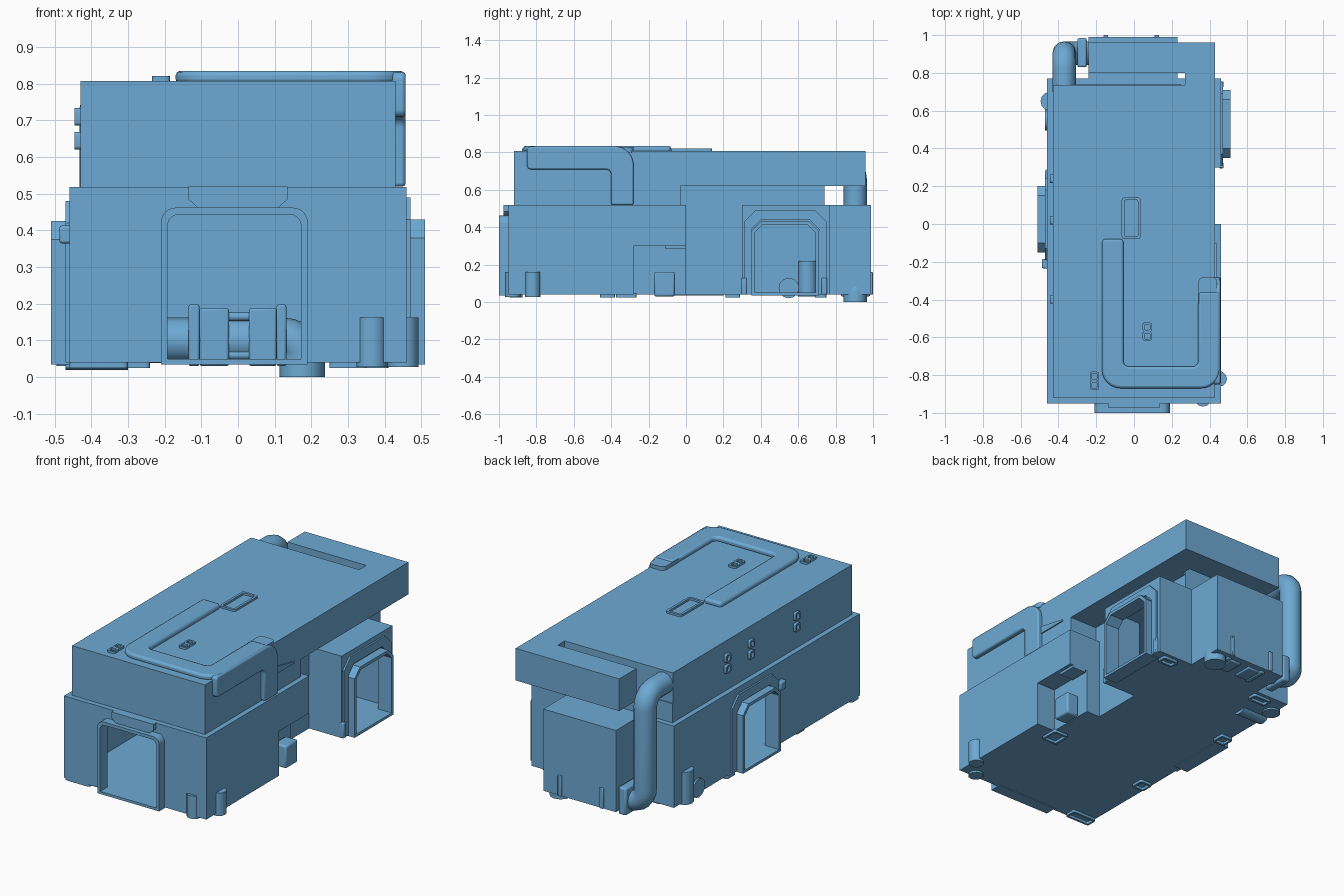
import bpy, bmesh, math
from mathutils import Vector

if "Cube" in bpy.data.objects:
    bpy.data.objects.remove(bpy.data.objects["Cube"])

mat = bpy.data.materials.new("steel blue")
mat.diffuse_color = (0.155, 0.40, 0.66, 1)
mat.use_nodes = True
mat.node_tree.nodes["Principled BSDF"].inputs["Base Color"].default_value = mat.diffuse_color

def finish(name, bm, bevel=0):
    bmesh.ops.recalc_face_normals(bm, faces=bm.faces)
    me = bpy.data.meshes.new(name)
    bm.to_mesh(me)
    bm.free()
    me.materials.append(mat)
    ob = bpy.data.objects.new(name, me)
    bpy.context.collection.objects.link(ob)
    if bevel:
        m = ob.modifiers.new("bevel", 'BEVEL')
        m.width, m.segments, m.limit_method = bevel, 2, 'ANGLE'
    return ob

def rounded(pts, radii, seg=6):
    """Polygon with rounded corners; seg=1 gives chamfers."""
    out = []
    for i, p in enumerate(pts):
        r = radii[i]
        p = Vector(p)
        if not r:
            out.append(tuple(p))
            continue
        a = p + (Vector(pts[i - 1]) - p).normalized() * r
        b = p + (Vector(pts[(i + 1) % len(pts)]) - p).normalized() * r
        for k in range(seg + 1):
            t = k / seg * math.pi / 2
            out.append(tuple(p + (a - p) * (1 - math.sin(t)) + (b - p) * (1 - math.cos(t))))
    return out

def prism(name, pts, axis, lo, hi, bevel=0):
    """Extrude a polygon along an axis."""
    def put(p, d):
        return {'z': (p[0], p[1], d), 'x': (d, p[0], p[1]), 'y': (p[0], d, p[1])}[axis]
    bm = bmesh.new()
    a = [bm.verts.new(put(p, lo)) for p in pts]
    b = [bm.verts.new(put(p, hi)) for p in pts]
    bm.faces.new(a)
    bm.faces.new(b)
    for i in range(len(pts)):
        j = (i + 1) % len(pts)
        bm.faces.new((a[i], a[j], b[j], b[i]))
    return finish(name, bm, bevel)

def rect(a0, a1, b0, b1):
    return [(a0, b0), (a1, b0), (a1, b1), (a0, b1)]

def box(name, x, y, z, bevel=0):
    return prism(name, rect(*x, *y), 'z', *z, bevel)

def cut(ob, cutter):
    m = ob.modifiers.new("cut", 'BOOLEAN')
    m.operation, m.solver, m.object = 'DIFFERENCE', 'EXACT', cutter
    cutter.hide_render = True
    cutter.hide_set(True)
    cutter.display_type = 'WIRE'

def arch(a0, a1, z0, z1, r, seg):
    return rounded(rect(a0, a1, z0, z1), (0, 0, r, r), seg)

def ring(name, a, b, axis, lo, hi, w):
    """Raised rectangular outline."""
    n = 4
    o = rounded(rect(*a, *b), (w,) * 4, n)
    i = rounded(rect(a[0] + w, a[1] - w, b[0] + w, b[1] - w), (w * 0.5,) * 4, n)
    ob = prism(name, o, axis, lo, hi)
    cut(ob, prism(name + "_cutter", i, axis, lo - 0.01, hi + 0.01))

def tube(name, path, r, seg=20):
    cu = bpy.data.curves.new(name, 'CURVE')
    cu.dimensions, cu.bevel_depth, cu.bevel_resolution = '3D', r, 4
    cu.use_fill_caps = True
    sp = cu.splines.new('POLY')
    sp.points.add(len(path) - 1)
    for p, q in zip(sp.points, path):
        p.co = (*q, 1)
    cu.materials.append(mat)
    ob = bpy.data.objects.new(name, cu)
    bpy.context.collection.objects.link(ob)

def bend(path, r):
    return rounded(path, [0] + [r] * (len(path) - 2) + [0])

# Hollow lower body with side recess and rear box
plan = [(-.46, -.95), (.46, -.95), (.46, 0), (.25, 0), (.25, .3), (.46, .3), (.46, .77),
        (.23, .77), (.23, .99), (-.24, .99), (-.24, .77), (-.46, .77)]
body = prism("lower_body", plan, 'z', .04, .518)
inner = [(-.44, -.93), (.44, -.93), (.44, -.3), (.23, -.3), (.23, .32), (.44, .32), (.44, .75),
         (.21, .75), (.21, .97), (-.22, .97), (-.22, .75), (-.44, .75)]
cut(body, prism("body_cavity_cutter", inner, 'z', .05, .5))
cut(body, box("side_notch_cutter", (.34, .6), (-.28, .1), (-.1, .3)))

# Arched collars around the three openings
openings = (("front", 'y', -.21, .19, .462, .04, 6, -1.0, -.93),
            ("right", 'x', .35, .71, .43, .05, 1, .42, .51),
            ("left", 'x', -.15, .20, .425, .05, 1, -.51, -.42))
for n, ax, a0, a1, top, r, seg, lo, hi in openings:
    collar = prism(n + "_collar", arch(a0, a1, .035, top, r, seg), ax, lo, hi)
    hole = prism(n + "_opening_cutter", arch(a0 + .018, a1 - .018, .05, top - .018, r * .8, seg),
                 ax, lo - .05, hi + .05)
    cut(collar, hole)
    cut(body, hole)

# Trim around the side openings and tab above the front one
for n, a0, a1, top, lo, hi in (("right", .31, .75, .49, .455, .47), ("left", -.19, .24, .48, -.47, -.455)):
    trim = prism(n + "_trim", arch(a0, a1, .04, top, .06, 1), 'x', lo, hi)
    cut(trim, prism(n + "_trim_cutter", arch(a0 + .04, a1 - .04, 0, top - .05, .05, 1), 'x', lo - .1, hi + .1))
prism("front_tab", [(-.135, .52), (-.135, .485), (-.11, .462), (.11, .462), (.135, .485), (.135, .52)],
      'y', -.975, -.94)

# Upper housing, undercut on the right, with slotted rear shelf
box("housing_base", (-.43, .25), (-.92, .74), (.51, .63))
box("housing_front_base", (.2, .43), (-.92, -.03), (.51, .63))
upper = [(-.43, -.92), (.43, -.92), (.43, .96), (-.24, .96), (-.24, .80), (.27, .80),
         (.27, .735), (-.43, .735)]
prism("housing_top", upper, 'z', .62, .808)

# Grip rail on the top and down the right side
u = [(-.17, -.08), (-.17, -.87), (.455, -.87), (.455, -.36), (.34, -.36), (.34, -.755),
     (-.055, -.755), (-.055, -.08)]
prism("top_rail", rounded(u, (.02, .1, .1, 0, 0, .03, .03, .02)), 'z', .80, .835, .012)
side = [(-.85, .832), (-.28, .832), (-.28, .52), (-.40, .52), (-.40, .71), (-.85, .71)]
prism("side_rail", rounded(side, (.02, .1, 0, 0, .03, .02)), 'x', .42, .457, .008)
prism("rail_end", rounded(rect(.34, .44, -.42, -.28), (0, 0, .03, .03)), 'z', .80, .83)
prism("side_fin", [(-.28, .67), (-.1, .635), (-.1, .625), (-.28, .625)], 'x', .42, .437)

# Raised outlines on the top and left side
ring("top_hatch", (-.065, .035), (-.08, .14), 'z', .80, .82, .014)
for k, (x, y) in enumerate(((.07, -.57), (-.21, -.83))):
    for s in (-.024, .024):
        ring("top_socket", (x - .024, x + .024), (y + s - .024, y + s + .024), 'z', .80, .821, .01)
for y in (-.40, .02, .24):
    for z in (.645, .71):
        ring("side_socket", (y - .022, y + .022), (z - .024, z + .024), 'x', -.446, -.425, .01)

# Rear downpipe and its coupling
pipe = [Vector((-.37, .70, .735)), Vector((-.37, .905, .735)), Vector((-.37, .905, .10)), Vector((-.22, .905, .10))]
tube("rear_downpipe", bend(pipe, .08), .062)
box("pipe_flange", (-.30, -.25), (.83, .985), (.03, .19), .01)
# Pipework running under the rear box
run = [Vector((-.22, .905, .10)), Vector((.175, .905, .10)), Vector((.175, .905, .0))]
tube("inner_pipe", bend(run, .05), .062)
for x0, x1 in ((-.135, -.105), (-.105, -.025), (.03, .105), (.105, .132)):
    d = .0 if abs(x0 + x1) > .2 else .01
    box("inner_coupling", (x0, x1), (.83 + d, .965 - d), (.03, .198 - d), .006)
for z in (.06, .165):
    for y in (.86, .94):
        tube("coupling_bolt", [(-.03, y, z), (.04, y, z)], .012)

# Short standpipes on the corners
for n, x, y, r, z0, z1 in (("front", .365, -.925, .042, .028, .162), ("right", .45, -.82, .042, .028, .162),
                           ("left", -.445, .65, .05, .03, .22)):
    tube(n + "_standpipe", [(x, y, z0), (x, y, z1)], r)
tube("left_stub", [(-.47, .55, .075), (-.30, .55, .075)], .055)
box("notch_post", (.35, .43), (-.17, -.06), (.03, .162), .01)
box("notch_ledge", (.35, .44), (-.11, 0), (.285, .302))
box("left_clamp", (-.487, -.45), (-.235, -.185), (.365, .413), .006)
for x in (-.15, .12):
    box("rear_rib", (x - .012, x + .012), (.98, 1.0), (.04, .16), .004)
for y in (.31, .74):
    box("corner_rib", (.45, .475), (y - .015, y + .015), (.04, .13), .006)

# Feet under the floor
for x, y, w, d in ((-.38, -.91, .08, .035), (-.41, -.42, .04, .04), (.30, -.32, .05, .055),
                   (-.43, .25, .04, .04), (.36, .72, .05, .03), (-.30, .72, .06, .03)):
    ring("foot", (x - w, x + w), (y - d, y + d), 'z', .025, .045, .012)

# Smooth shading with sharp edges kept
for ob in bpy.data.objects:
    ob.select_set(ob.type == 'MESH' and not ob.hide_render)
bpy.context.view_layer.objects.active = body
bpy.ops.object.shade_smooth_by_angle(angle=math.radians(30))
